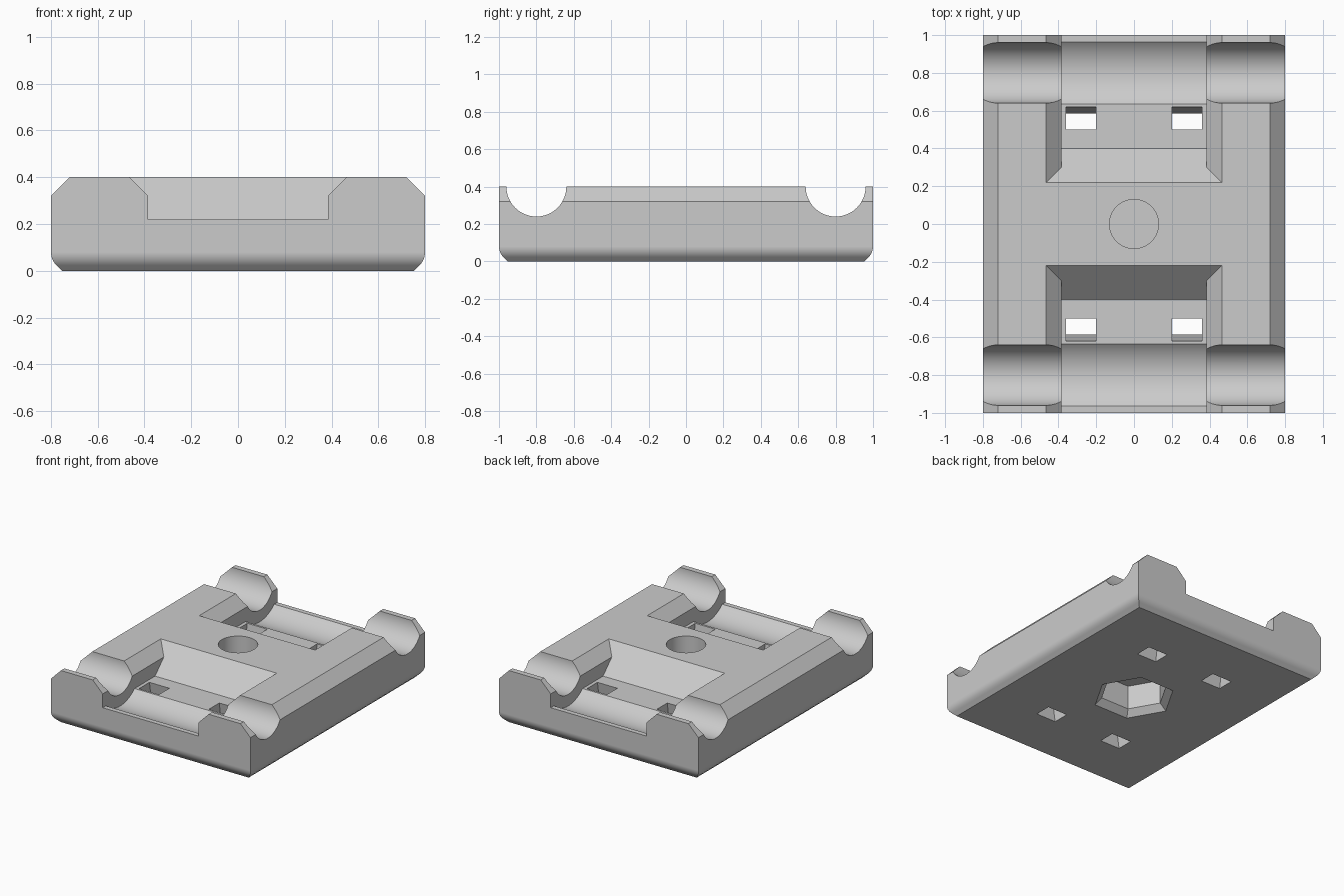
import bpy
import bmesh
from math import sin, cos, pi, radians

if "Cube" in bpy.data.objects:
    bpy.data.objects.remove(bpy.data.objects["Cube"], do_unlink=True)

# Single plain grey
grey = bpy.data.materials.new("plain_grey")
grey.use_nodes = True
colour = (0.6, 0.6, 0.6, 1)
grey.diffuse_color = colour
grey.node_tree.nodes["Principled BSDF"].inputs["Base Color"].default_value = colour


def loft(name, rings):
    """Closed solid skinned through matching rings of points."""
    bm = bmesh.new()
    loops = [[bm.verts.new(p) for p in ring] for ring in rings]
    n = len(loops[0])
    for a, b in zip(loops, loops[1:]):
        for i in range(n):
            j = (i + 1) % n
            bm.faces.new((a[i], a[j], b[j], b[i]))
    bm.faces.new(loops[0][::-1])
    bm.faces.new(loops[-1])
    bmesh.ops.recalc_face_normals(bm, faces=bm.faces[:])
    mesh = bpy.data.meshes.new(name)
    bm.to_mesh(mesh)
    bm.free()
    mesh.materials.append(grey)
    obj = bpy.data.objects.new(name, mesh)
    bpy.context.collection.objects.link(obj)
    return obj


def rect(x0, x1, y0, y1, z):
    return [(x0, y0, z), (x1, y0, z), (x1, y1, z), (x0, y1, z)]


def circle(r, z, n):
    return [(r * cos(2 * pi * i / n), r * sin(2 * pi * i / n), z) for i in range(n)]


def rod(name, r, half, y, z, n=96):
    """Cylinder lying along x."""
    return loft(name, [[(x, y + a, z + b) for a, b, _ in circle(r, 0, n)]
                       for x in (-half, half)])


def cut(target, cutter):
    cutter.hide_render = True
    mod = target.modifiers.new("cut", "BOOLEAN")
    mod.operation = "DIFFERENCE"
    mod.solver = "EXACT"
    mod.object = cutter
    bpy.context.view_layer.objects.active = target
    bpy.ops.object.modifier_apply(modifier=mod.name)
    bpy.data.objects.remove(cutter, do_unlink=True)


# Body: fillet at the bottom running into a bevel, chamfers along the top sides
R = 0.08
STEPS = 6
levels = [(2 * R * (1 - cos(pi / 4)), 0)]
for i in range(STEPS, -1, -1):
    t = pi / 4 * i / STEPS
    levels.append((R * (1 - cos(t)), R * (1 - sin(t))))
rings = [rect(d - 0.8, 0.8 - d, d - 1, 1 - d, z) for d, z in levels]
rings.append(rect(-0.8, 0.8, -1, 1, 0.32))
rings.append(rect(-0.72, 0.72, -1, 1, 0.4))
body = loft("bearing_carriage_plate", rings)

for s in (-1, 1):
    # Sloped, chamfered pocket open at the end of the plate
    cut(body, loft("pocket_cutter", [
        rect(-w, w, s * (0.62 - z), s * 1.1, z)
        for w, z in ((0.385, 0.22), (0.385, 0.32), (0.565, 0.5))]))
    # Wide cradle in the pocket floor and narrow rod groove right across
    cut(body, rod("cradle_cutter", 0.244, 0.385, s * 0.8, 0.4))
    cut(body, rod("groove_cutter", 0.16, 0.9, s * 0.8, 0.4))
    # Slanted strap slots
    for side in (-1, 1):
        cut(body, loft("slot_cutter", [
            rect(side * 0.2, side * 0.36, s * (0.465 + 0.16 * z), s * (0.585 + 0.16 * z), z)
            for z in (-0.1, 0.3)]))

# Blind screw hole above, hexagonal nut recess with flared mouth below
cut(body, loft("screw_hole_cutter", [circle(0.13, 0.24, 64), circle(0.13, 0.5, 64)]))
cut(body, loft("nut_recess_cutter", [
    circle(r, z, 6) for r, z in ((0.325, -0.045), (0.23, 0.045), (0.23, 0.22))]))

# Smooth curved surfaces, crisp edges
bpy.ops.object.select_all(action="DESELECT")
body.select_set(True)
bpy.context.view_layer.objects.active = body
bpy.ops.object.shade_smooth_by_angle(angle=radians(25))
weighted = body.modifiers.new("weighted_normals", "WEIGHTED_NORMAL")
weighted.keep_sharp = True
